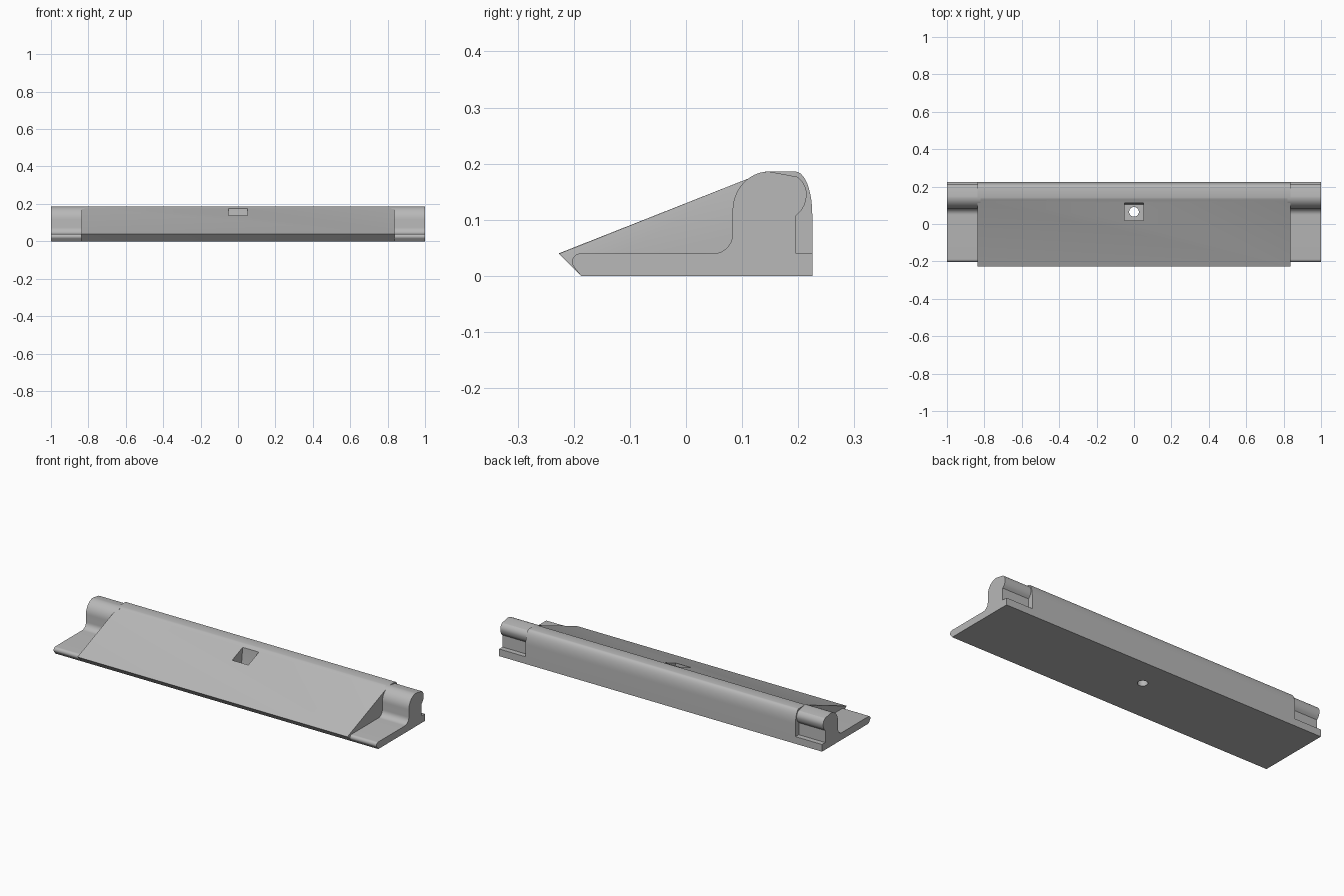
import bpy, bmesh, math

cube = bpy.data.objects.get("Cube")
if cube:
    bpy.data.objects.remove(cube)

grey = bpy.data.materials.new("plain grey")
grey.use_nodes = True
tone = (0.48, 0.48, 0.48, 1)
grey.diffuse_color = tone
grey.node_tree.nodes["Principled BSDF"].inputs["Base Color"].default_value = tone

CORE = 0.836   # half length of the wedge body
HALF = 1.0


def arc(cy, cz, ry, rz, a0, a1, n=10):
    """Points on an elliptical arc, angles in degrees."""
    out = []
    for i in range(n + 1):
        a = math.radians(a0 + (a1 - a0) * i / n)
        out.append((cy + ry * math.cos(a), cz + rz * math.sin(a)))
    return out


def extrude(name, profile, x0, x1, rounded=False):
    """Extrude a (y, z) profile along x."""
    bm = bmesh.new()
    face = bm.faces.new([bm.verts.new((x0, y, z)) for y, z in profile])
    result = bmesh.ops.extrude_face_region(bm, geom=[face])
    moved = [g for g in result["geom"] if isinstance(g, bmesh.types.BMVert)]
    bmesh.ops.translate(bm, verts=moved, vec=(x1 - x0, 0, 0))
    if rounded:
        # soften the side edges of the sloping face and the front undercut
        edges = [e for e in bm.edges
                 if abs(e.verts[0].co.x - e.verts[1].co.x) < 0.001
                 and min(v.co.y for v in e.verts) < -0.22]
        bmesh.ops.bevel(bm, geom=edges, offset=0.012, segments=4,
                        profile=0.5, affect="EDGES", clamp_overlap=True)
    bmesh.ops.recalc_face_normals(bm, faces=bm.faces)
    mesh = bpy.data.meshes.new(name)
    bm.to_mesh(mesh)
    bm.free()
    mesh.materials.append(grey)
    obj = bpy.data.objects.new(name, mesh)
    bpy.context.collection.objects.link(obj)
    return obj


def cut(target, cutter):
    mod = target.modifiers.new("cut_" + cutter.name, "BOOLEAN")
    mod.operation = "DIFFERENCE"
    mod.solver = "EXACT"
    mod.object = cutter
    cutter.hide_render = True
    cutter.hide_set(True)


# Wedge body
wedge = [(-0.187, 0), (-0.227, 0.04), (0.125, 0.179), (0.134, 0.184), (0.142, 0.186)]
wedge += arc(0.195, 0.111, 0.03, 0.075, 90, 0) + [(0.225, 0)]
body = extrude("wedge_body", wedge, -CORE, CORE, rounded=True)

# End sections: flat foot, coved riser, rounded ridge and back recess with a lip
end = [(-0.187, 0)]
end += arc(-0.188, 0.025, 0.015, 0.015, 225, 90, 8)
end += arc(0.049, 0.074, 0.034, 0.034, -90, 0, 8)
end += arc(0.148, 0.116, 0.065, 0.07, 180, 90, 12)
end += arc(0.168, 0.146, 0.047, 0.04, 50, -8, 8)
end += [(0.212, 0.128), (0.206, 0.117), (0.196, 0.107), (0.196, 0.04),
        (0.225, 0.04), (0.225, 0)]
for name, side in (("left_end", 1), ("right_end", -1)):
    extrude(name, end, side * (CORE - 0.016), side * HALF)

# Square pocket in the slope
pocket = extrude("pocket_cutter", [(0.02, 0.09), (0.103, 0.09), (0.113, 0.174),
                                   (0.113, 0.25), (0.02, 0.25)], -0.05, 0.05)
cut(body, pocket)

# Round hole through the pocket floor
bpy.ops.mesh.primitive_cylinder_add(vertices=32, radius=0.026, depth=0.3,
                                    location=(0, 0.065, 0.02))
hole = bpy.context.object
hole.name = "hole_cutter"
hole.data.materials.append(grey)
cut(body, hole)

# Apply cuts, drop the cutters and smooth the curved surfaces
bpy.ops.object.select_all(action="DESELECT")
bpy.context.view_layer.objects.active = body
body.select_set(True)
for mod in list(body.modifiers):
    bpy.ops.object.modifier_apply(modifier=mod.name)
for cutter in (pocket, hole):
    bpy.data.objects.remove(cutter)
for name in ("wedge_body", "left_end", "right_end"):
    bpy.data.objects[name].select_set(True)
bpy.ops.object.shade_smooth_by_angle(angle=math.radians(25))
